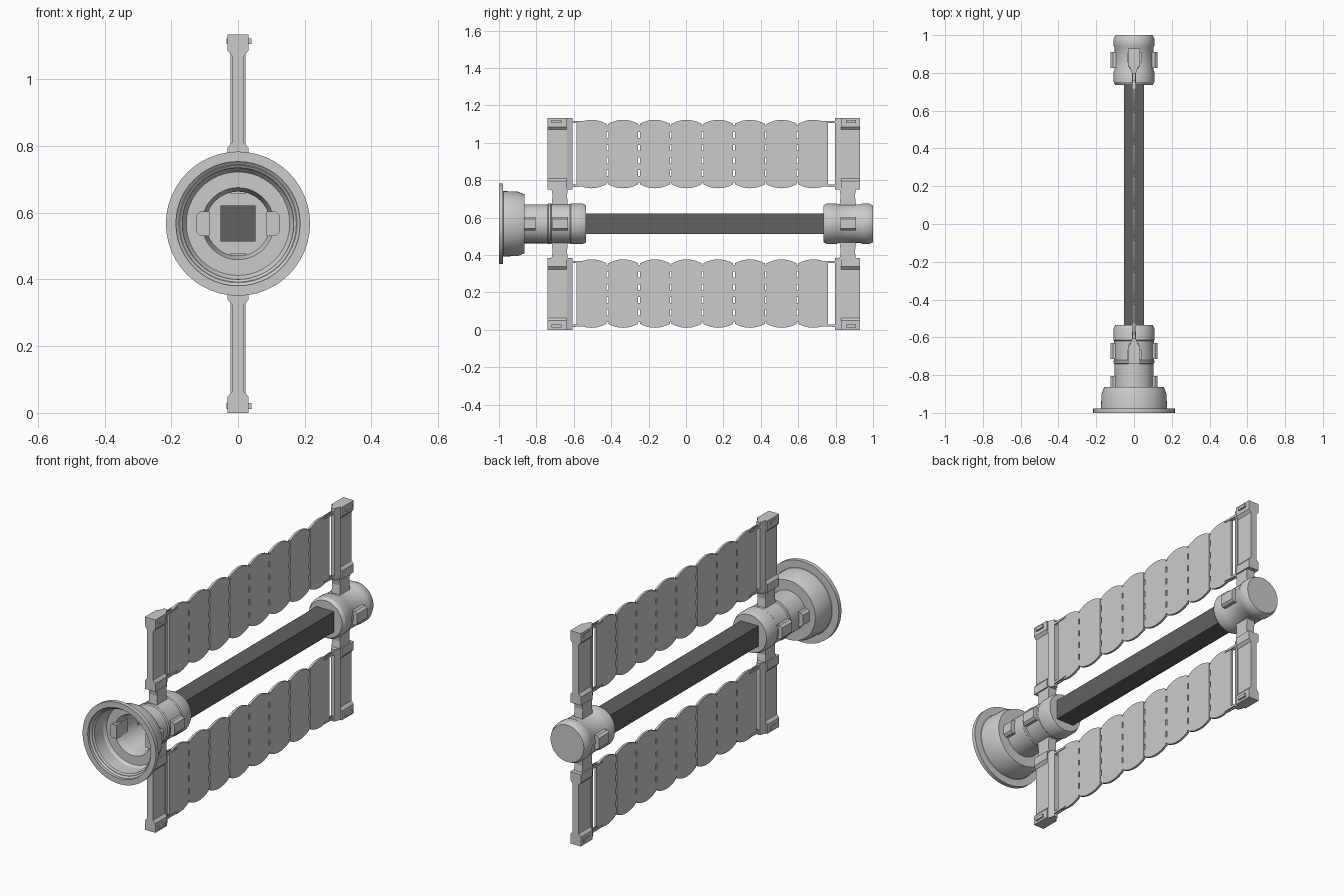
import bpy, bmesh, math

if "Cube" in bpy.data.objects:
    bpy.data.objects.remove(bpy.data.objects["Cube"])

ZC = 0.567  # height of the long axis; all parts are modelled around it


def finish(name, bm, smooth=False):
    bmesh.ops.recalc_face_normals(bm, faces=bm.faces[:])
    me = bpy.data.meshes.new(name)
    bm.to_mesh(me)
    bm.free()
    ob = bpy.data.objects.new(name, me)
    ob.location.z = ZC
    bpy.context.collection.objects.link(ob)
    if smooth:
        bpy.ops.object.select_all(action='DESELECT')
        ob.select_set(True)
        bpy.context.view_layer.objects.active = ob
        bpy.ops.object.shade_smooth_by_angle(angle=math.radians(30))
    return ob


def add_prism(bm, pts, axis, a, b, sx=1, sz=1):
    """Extrude a 2D outline from a to b along an axis, with optional x/z mirroring."""
    def co(p, t):
        x, y, z = {'X': (t, p[0], p[1]), 'Y': (p[0], t, p[1]), 'Z': (p[0], p[1], t)}[axis]
        return (x * sx, y, z * sz)
    lo = [bm.verts.new(co(p, a)) for p in pts]
    hi = [bm.verts.new(co(p, b)) for p in pts]
    bm.faces.new(lo)
    bm.faces.new(hi)
    n = len(pts)
    for i in range(n):
        j = (i + 1) % n
        bm.faces.new((lo[i], lo[j], hi[j], hi[i]))


def rect(a0, a1, b0, b1):
    return [(a0, b0), (a1, b0), (a1, b1), (a0, b1)]


def lathe(name, profile, steps=48):
    """Revolve (radius, y) points around the y axis."""
    bm = bmesh.new()
    vs = [bm.verts.new((r, y, 0)) for r, y in profile]
    es = [bm.edges.new(e) for e in zip(vs, vs[1:])]
    bmesh.ops.spin(bm, geom=vs + es, cent=(0, 0, 0), axis=(0, 1, 0),
                   angle=math.tau, steps=steps, use_duplicate=False)
    bmesh.ops.remove_doubles(bm, verts=bm.verts[:], dist=1e-5)
    return finish(name, bm, True)


# Front housing: hollow cup with a flange, running into the collar
lathe("front_housing", [
    (0, -0.60), (0.096, -0.60), (0.096, -0.85), (0.108, -0.885), (0.155, -0.885),
    (0.165, -0.90), (0.167, -0.97), (0.186, -0.985), (0.186, -1.0), (0.216, -1.0),
    (0.216, -0.978), (0.175, -0.978), (0.172, -0.90), (0.158, -0.863), (0.104, -0.863),
    (0.104, -0.74), (0.109, -0.735), (0.109, -0.725), (0.105, -0.72), (0.105, -0.62),
    (0.109, -0.615), (0.109, -0.555), (0.100, -0.535), (0, -0.535)])

# Rear cap: closed drum with rounded rims and two grooves
lathe("rear_cap", [
    (0, 0.735), (0.098, 0.735), (0.108, 0.752), (0.108, 0.805), (0.103, 0.815),
    (0.103, 0.933), (0.108, 0.943), (0.108, 0.98), (0.098, 1.0), (0, 1.0)])

# Square dark beam joining both ends
bm = bmesh.new()
add_prism(bm, rect(-0.052, 0.052, -0.054, 0.054), 'Y', -0.61, 0.76)
beam = finish("central_beam", bm)
dark = bpy.data.materials.new("dark_grey")
dark.diffuse_color = (0.12, 0.12, 0.12, 1)
dark.use_nodes = True
dark.node_tree.nodes["Principled BSDF"].inputs["Base Color"].default_value = dark.diffuse_color
beam.data.materials.append(dark)

# Side clips on the housings
bm = bmesh.new()
clip = [(0.085, -0.037), (0.112, -0.037), (0.125, -0.026), (0.125, 0.026),
        (0.112, 0.037), (0.085, 0.037)]
for y0, y1 in ((-0.90, -0.805), (-0.715, -0.63), (0.825, 0.91)):
    for sx in (1, -1):
        add_prism(bm, clip, 'Y', y0, y1, sx=sx)
finish("side_clips", bm)

# End posts, struts and hooks, mirrored to both wings
post = [(0.031, 0.184), (0.031, 0.228), (0.018, 0.243), (0.018, 0.503),
        (0.031, 0.518), (0.031, 0.567)]
post += [(-x, z) for x, z in reversed(post)]
for label, y0, d in (("front", -0.74, 1), ("rear", 0.93, -1)):
    posts, struts, hooks = bmesh.new(), bmesh.new(), bmesh.new()

    def Y(t):
        return y0 + d * t
    for sz in (1, -1):
        add_prism(posts, post, 'Y', Y(0), Y(0.10), sz=sz)
        # bevelled rail on the panel side
        add_prism(posts, [(-0.022, Y(0.10)), (0.022, Y(0.10)), (0.010, Y(0.133)),
                          (-0.010, Y(0.133))], 'Z', 0.184, 0.567, sz=sz)
        # latch nub through the outer block
        add_prism(posts, rect(Y(0.022), Y(0.075), 0.538, 0.555), 'X', -0.034, 0.040, sz=sz)
        add_prism(struts, [(Y(0.020), 0.09), (Y(0.110), 0.09), (Y(0.103), 0.15),
                           (Y(0.110), 0.19), (Y(0.020), 0.19), (Y(0.027), 0.15)],
                  'X', -0.024, 0.024, sz=sz)
        # paired fingers gripping the panel corners
        for z in (0.205, 0.545):
            for x in (-0.010, 0.004):
                add_prism(hooks, [(Y(0.12), z - 0.007), (Y(0.165), z - 0.007), (Y(0.215), z - 0.003),
                                  (Y(0.215), z + 0.004), (Y(0.12), z + 0.006)],
                          'X', x, x + 0.006, sz=sz)
    finish(label + "_posts", posts)
    finish(label + "_struts", struts)
    finish(label + "_hooks", hooks)

# Folding panels: eight scalloped leaves per wing joined by hinge tabs
START, PITCH, GAP = -0.59, 0.1694, 0.005
ZLO, ZHI = 0.19, 0.556
for label, sz in (("upper", 1), ("lower", -1)):
    leaves, tabs = bmesh.new(), bmesh.new()
    for i in range(8):
        a = START + PITCH * i
        outline = []
        for k in range(9):
            t = k / 8
            y = a + GAP + (PITCH - 2 * GAP) * t
            drop = 0.021 * abs(2 * t - 1) ** 2
            outline.append((y, ZHI - drop))
        outline += [(y, ZLO + ZHI - z) for y, z in reversed(outline)]
        add_prism(leaves, outline, 'X', -0.006, 0.006, sz=sz)
        if i:
            for k in range(5):
                z = 0.238 + k * 0.0675
                add_prism(tabs, rect(a - GAP, a + GAP, z - 0.018, z + 0.018),
                          'X', -0.005, 0.005, sz=sz)
    finish(label + "_panel_leaves", leaves)
    finish(label + "_panel_hinges", tabs)
